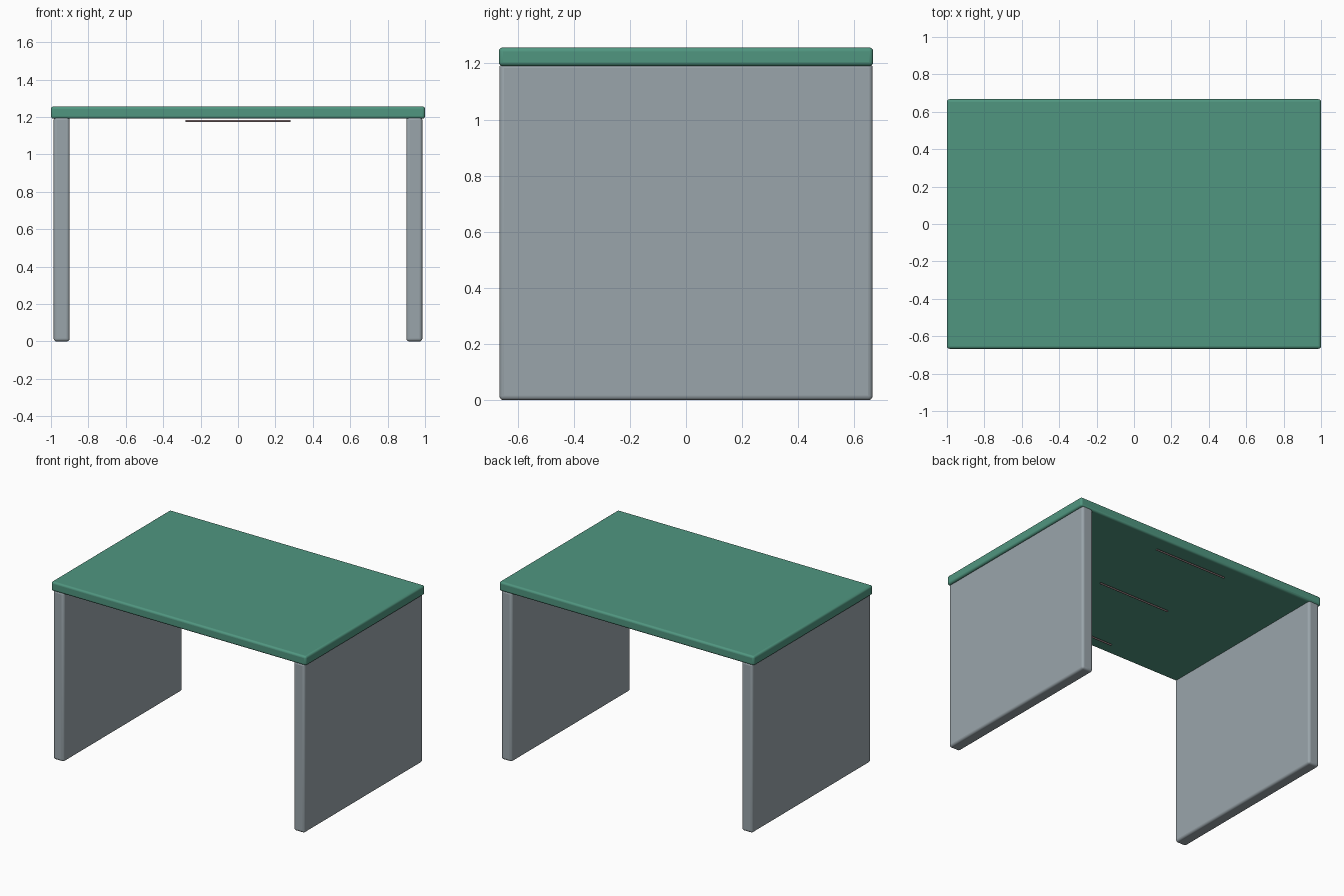
import bpy

cube = bpy.data.objects.get("Cube")
if cube:
    bpy.data.objects.remove(cube, do_unlink=True)


def linear(channel):
    c = channel / 255
    return c / 12.92 if c <= 0.04045 else ((c + 0.055) / 1.055) ** 2.4


def material(name, rgb):
    colour = (*[linear(c) for c in rgb], 1)
    mat = bpy.data.materials.new(name)
    mat.use_nodes = True
    mat.diffuse_color = colour
    mat.node_tree.nodes["Principled BSDF"].inputs["Base Color"].default_value = colour
    return mat


def finish(obj, name, mat):
    obj.name = name
    obj.data.materials.append(mat)
    bpy.ops.object.shade_smooth_by_angle()


def rounded_board(name, centre, size, radius, mat):
    bpy.ops.mesh.primitive_cube_add(size=1, location=centre)
    obj = bpy.context.object
    obj.scale = size
    bpy.ops.object.transform_apply(location=False, rotation=False, scale=True)
    bevel = obj.modifiers.new("rounded_edges", "BEVEL")
    bevel.width = radius
    bevel.segments = 4
    finish(obj, name, mat)


green = material("green_laminate", (80, 150, 128))
grey = material("blue_grey_paint", (154, 165, 171))
dusky = material("dusky_metal", (140, 122, 124))

# Table top
rounded_board("table_top", (0, 0, 1.224), (2, 1.334, 0.066), 0.014, green)

# Full-depth side panels that carry the top
for side, name in ((1, "left_side_panel"), (-1, "right_side_panel")):
    rounded_board(name, (side * 0.943, 0, 0.6), (0.085, 1.33, 1.2), 0.016, grey)

# Thin rods hung just below the top
for y, name in ((-0.56, "front_rod"), (0, "middle_rod"), (0.56, "back_rod")):
    bpy.ops.mesh.primitive_cylinder_add(vertices=12, radius=0.006, depth=0.56,
                                        location=(0, y, 1.179), rotation=(0, 1.5708, 0))
    finish(bpy.context.object, name, dusky)
